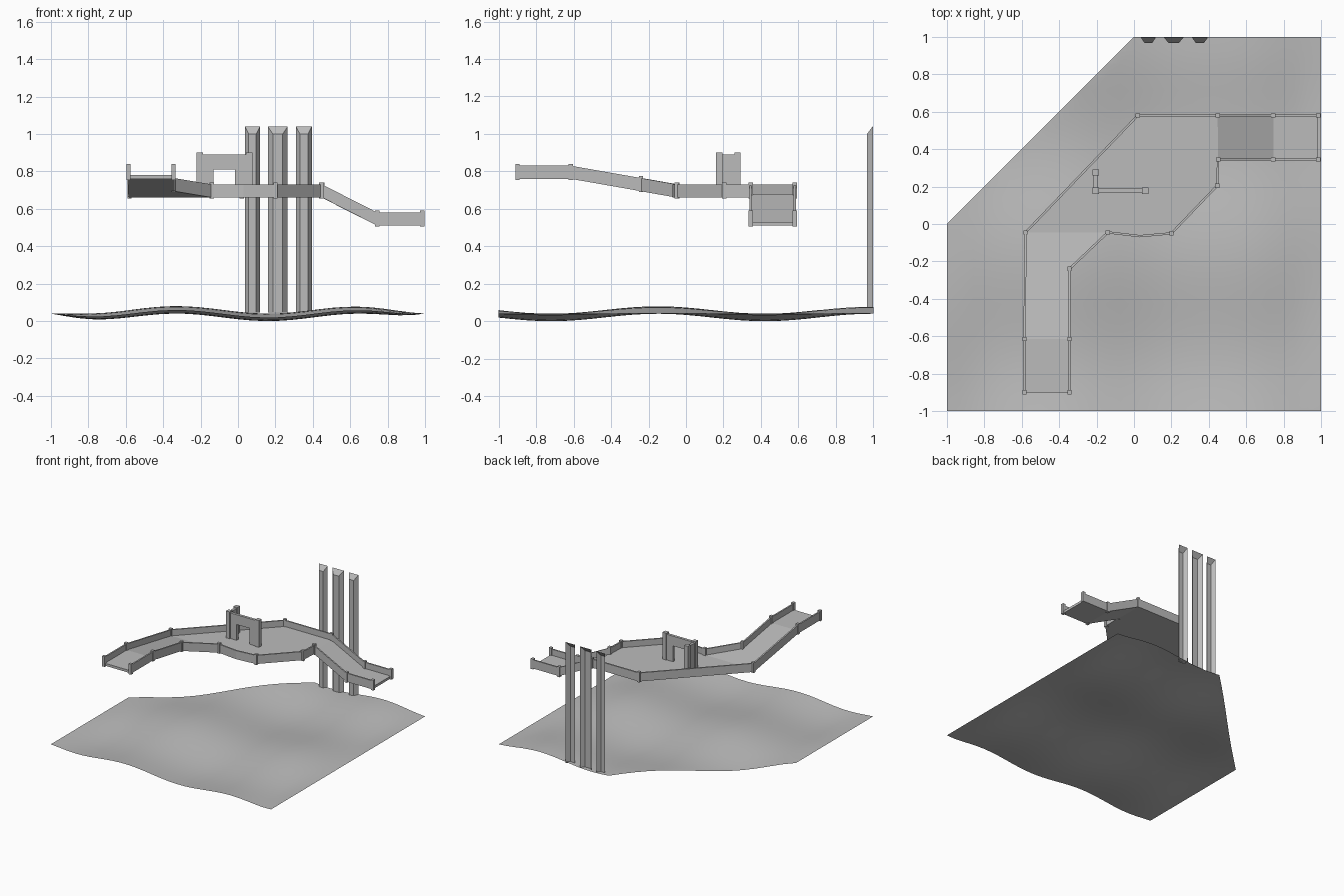
import bpy, bmesh, math
from mathutils import Vector

cube = bpy.data.objects.get("Cube")
if cube:
    bpy.data.objects.remove(cube, do_unlink=True)

stone = bpy.data.materials.new("grey_stone")
stone.use_nodes = True
grey = (0.5, 0.5, 0.5, 1)
stone.diffuse_color = grey
stone.node_tree.nodes["Principled BSDF"].inputs["Base Color"].default_value = grey


def finish(bm, name, recalc=True):
    if recalc:
        bmesh.ops.recalc_face_normals(bm, faces=bm.faces)
    mesh = bpy.data.meshes.new(name)
    bm.to_mesh(mesh)
    bm.free()
    mesh.materials.append(stone)
    obj = bpy.data.objects.new(name, mesh)
    bpy.context.collection.objects.link(obj)
    return obj


def extrude_polygon(bm, points, offset):
    """Closed prism: a polygon and its copy moved by offset."""
    low = [bm.verts.new(p) for p in points]
    high = [bm.verts.new(Vector(p) + Vector(offset)) for p in points]
    bm.faces.new(low)
    bm.faces.new(high)
    n = len(low)
    for i in range(n):
        j = (i + 1) % n
        bm.faces.new((low[i], low[j], high[j], high[i]))


def box(bm, x0, x1, y0, y1, z0, z1):
    extrude_polygon(bm, [(x0, y0, z0), (x1, y0, z0), (x1, y1, z0), (x0, y1, z0)],
                    (0, 0, z1 - z0))


def post(bm, x, y, z0, z1, width):
    h = width / 2
    box(bm, x - h, x + h, y - h, y + h, z0, z1)


def deck_height(x, y):
    """Underside of the walkway: level centre, ramp up at front, ramp down at left."""
    if x > 0.45:
        return max(0.51, 0.66 - 0.15 * (x - 0.45) / 0.295)
    if x < -0.1 and y < -0.045:
        return min(0.76, 0.66 + 0.1 * (-0.045 - y) / 0.57)
    return 0.66


def on_deck(p):
    return Vector((p[0], p[1], deck_height(*p)))


# Rolling ground sheet with one cut corner
bm = bmesh.new()
bmesh.ops.create_grid(bm, x_segments=28, y_segments=28, size=1)
bmesh.ops.bisect_plane(bm, geom=bm.verts[:] + bm.edges[:] + bm.faces[:],
                       plane_co=(0, 1, 0), plane_no=(-1, 1, 0), clear_outer=True)
for v in bm.verts:
    x, y = v.co.x, v.co.y
    v.co.z = (0.04 + 0.02 * math.cos(6.4 * (x + 0.33)) * (1 - x ** 6)
              + 0.02 * math.cos(5.5 * (y + 0.15)) * (1 - x ** 6))
for f in bm.faces:
    f.smooth = True
finish(bm, "ground", recalc=False)

# Walkway outlines
outer = [(-0.585, -0.9), (-0.585, -0.615), (-0.58, -0.045), (0.02, 0.58),
         (0.447, 0.58), (0.745, 0.58), (0.985, 0.58)]
inner = [(-0.345, -0.9), (-0.345, -0.615), (-0.345, -0.24), (-0.14, -0.045),
         (0.03, -0.065), (0.2, -0.05), (0.445, 0.205), (0.45, 0.345),
         (0.745, 0.345), (0.985, 0.345)]

# Deck slabs, each a matching run of outer and inner outline points
sections = {
    "front_landing": (outer[0:2], inner[0:2]),
    "front_ramp": (outer[1:3], inner[1:4]),
    "main_platform": (outer[2:5], inner[3:8]),
    "side_ramp": (outer[4:6], inner[7:9]),
    "side_landing": (outer[5:7], inner[8:10]),
}
for name, (a, b) in sections.items():
    bm = bmesh.new()
    extrude_polygon(bm, [on_deck(p) for p in a + b[::-1]], (0, 0, 0.02))
    finish(bm, name)

# Parapet walls and posts along both edges
for name, path in (("outer", outer), ("inner", inner)):
    bm = bmesh.new()
    for p, q in zip(path, path[1:]):
        a, b = on_deck(p), on_deck(q)
        d = b - a
        side = Vector((-d.y, d.x, 0)).normalized() * 0.006
        extrude_polygon(bm, [a - side, b - side, b + side, a + side], (0, 0, 0.07))
    finish(bm, name + "_parapet")
    bm = bmesh.new()
    for p in path:
        if p != (0.03, -0.065):
            z = deck_height(*p)
            post(bm, *p, z - 0.005, z + 0.08, 0.023)
    finish(bm, name + "_parapet_posts")

# Ruined corner with a doorway
bm = bmesh.new()
base, top, lintel = 0.67, 0.89, 0.81
door = [(-0.205, base), (-0.13, base), (-0.13, lintel), (-0.015, lintel),
        (-0.015, base), (0.06, base), (0.06, top), (-0.205, top)]
extrude_polygon(bm, [(x, 0.168, z) for x, z in door], (0, 0.022, 0))
finish(bm, "doorway_wall")
bm = bmesh.new()
box(bm, -0.216, -0.194, 0.18, 0.275, base, top)
finish(bm, "short_wall")
bm = bmesh.new()
for x, y in ((-0.205, 0.275), (-0.205, 0.178), (0.06, 0.178)):
    post(bm, x, y, base, 0.9, 0.034)
finish(bm, "ruin_posts")

# Tall half columns, open at the back, with sloping caps
for name, x0, x1 in (("right_column", 0.037, 0.117), ("middle_column", 0.16, 0.265),
                     ("left_column", 0.31, 0.395)):
    bm = bmesh.new()
    inset = (x1 - x0) * 0.25
    plan = [(x0, 0.997, 1.04), (x0 + inset, 0.967, 1.0),
            (x1 - inset, 0.967, 1.0), (x1, 0.997, 1.04)]
    low = [bm.verts.new((x, y, 0.045)) for x, y, z in plan]
    high = [bm.verts.new(p) for p in plan]
    for i in range(3):
        bm.faces.new((low[i], low[i + 1], high[i + 1], high[i]))
    bm.faces.new(high)
    finish(bm, name, recalc=False)
